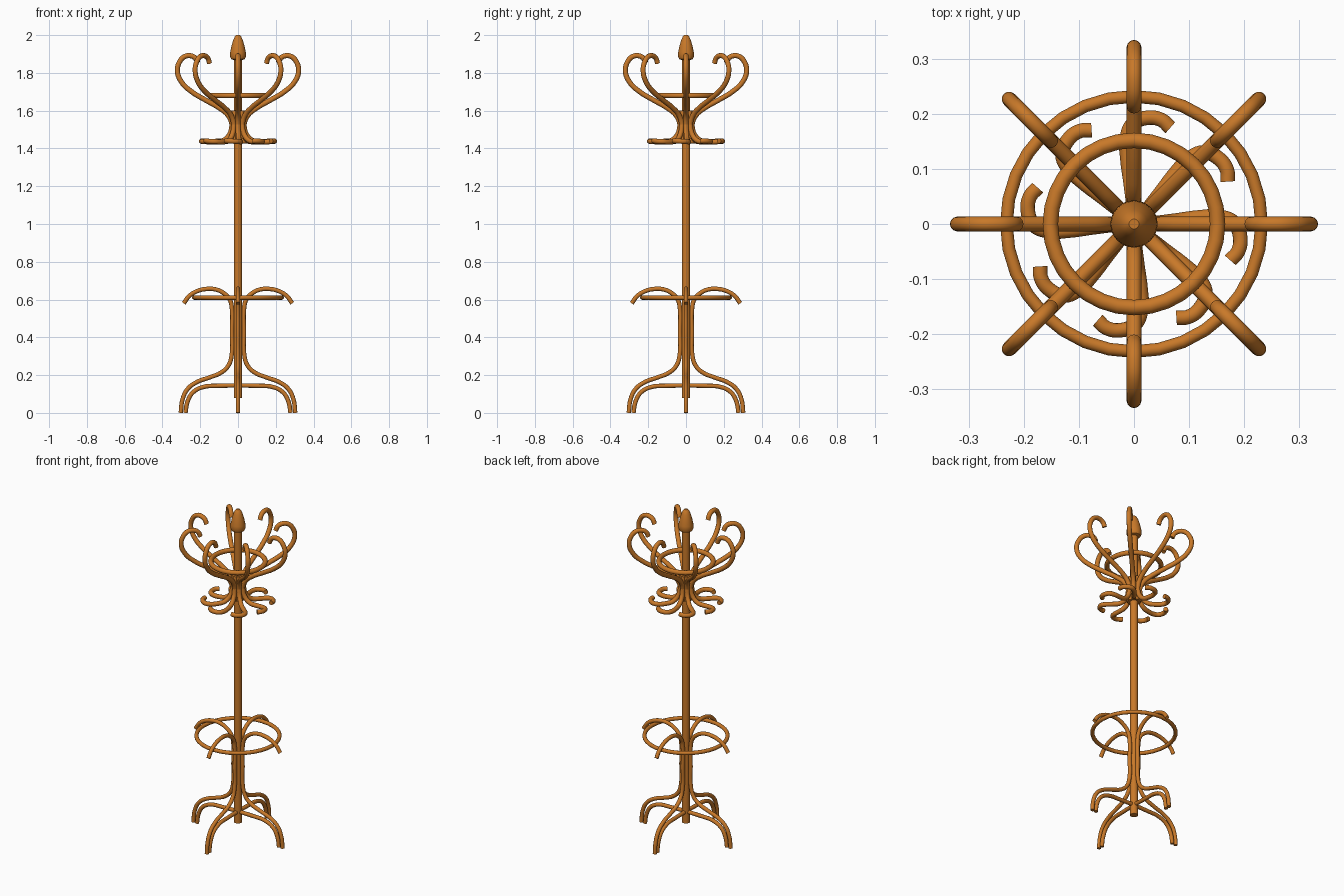
import bpy, bmesh, math

if "Cube" in bpy.data.objects:
    bpy.data.objects.remove(bpy.data.objects["Cube"])

wood = bpy.data.materials.new("warm bent wood")
wood.diffuse_color = (0.58, 0.19, 0.022, 1)
wood.use_nodes = True
wood.node_tree.nodes["Principled BSDF"].inputs["Base Color"].default_value = wood.diffuse_color


def finish(ob):
    bpy.ops.object.select_all(action='DESELECT')
    bpy.context.view_layer.objects.active = ob
    ob.select_set(True)
    if ob.type == 'CURVE':
        bpy.ops.object.convert(target='MESH')
        ob = bpy.context.view_layer.objects.active
    ob.data.materials.clear()
    ob.data.materials.append(wood)
    bpy.ops.object.shade_smooth_by_angle(angle=math.radians(45))
    return ob


def rod(name, pts, radius):
    """Round bent rod along a smooth path."""
    cu = bpy.data.curves.new(name, 'CURVE')
    cu.dimensions = '3D'
    cu.bevel_depth = radius
    cu.bevel_resolution = 4
    cu.resolution_u = 5
    cu.use_fill_caps = True
    sp = cu.splines.new('BEZIER')
    sp.bezier_points.add(len(pts) - 1)
    for bp, p in zip(sp.bezier_points, pts):
        bp.co = p
        bp.handle_left_type = bp.handle_right_type = 'AUTO'
    ob = bpy.data.objects.new(name, cu)
    bpy.context.collection.objects.link(ob)
    return finish(ob)


def around(ob, count, step):
    """Repeat a part around the pole."""
    for i in range(1, count):
        c = ob.copy()
        c.name = f"{ob.name}_{i + 1}"
        c.rotation_euler.z = i * step
        bpy.context.collection.objects.link(c)


def flat(profile):
    return [(r, 0, z) for r, z in profile]


def lathe(name, profile, n=24):
    bm = bmesh.new()
    rings = [[bm.verts.new((r * math.cos(2 * math.pi * i / n),
                            r * math.sin(2 * math.pi * i / n), z))
              for i in range(n)] for r, z in profile]
    for a, b in zip(rings, rings[1:]):
        for i in range(n):
            j = (i + 1) % n
            bm.faces.new((a[i], a[j], b[j], b[i]))
    bm.faces.new(rings[0][::-1])
    bm.faces.new(rings[-1])
    me = bpy.data.meshes.new(name)
    bm.to_mesh(me)
    bm.free()
    ob = bpy.data.objects.new(name, me)
    bpy.context.collection.objects.link(ob)
    return finish(ob)


def ring(name, major, minor, z):
    bpy.ops.mesh.primitive_torus_add(major_radius=major, minor_radius=minor,
                                     major_segments=32, minor_segments=12,
                                     location=(0, 0, z))
    ob = bpy.context.object
    ob.name = name
    return finish(ob)


# Central pole and acorn finial
lathe("pole", [(0.022, 0.08), (0.022, 1.885)])
lathe("finial", [(0.022, 1.868), (0.036, 1.873), (0.043, 1.89), (0.041, 1.91),
                 (0.034, 1.945), (0.025, 1.975), (0.017, 1.992), (0.009, 2.0)])

# Hoops
ring("upper_hoop", 0.152, 0.014, 1.68)
ring("umbrella_hoop", 0.232, 0.0115, 0.61)

# Eight tall coat hooks
around(rod("coat_hook", flat([
    (0.026, 1.45), (0.03, 1.52), (0.052, 1.575), (0.10, 1.615), (0.17, 1.655),
    (0.245, 1.70), (0.298, 1.75), (0.321, 1.81), (0.31, 1.857), (0.285, 1.885),
    (0.253, 1.891), (0.226, 1.878), (0.213, 1.852)]), 0.0135), 8, math.pi / 4)

# Eight lower hooks that curl sideways
around(rod("hat_hook", [
    (0.026, 0, 1.60), (0.031, 0, 1.53), (0.044, 0.002, 1.475),
    (0.075, 0.006, 1.443), (0.12, 0.012, 1.435), (0.155, 0.013, 1.435),
    (0.182, 0.002, 1.437), (0.193, -0.024, 1.438), (0.189, -0.05, 1.44),
    (0.175, -0.066, 1.44)], 0.0135), 8, math.pi / 4)

# Four legs whose tops bend over into umbrella hooks
around(rod("leg", flat([
    (0.303, 0), (0.294, 0.07), (0.268, 0.125), (0.22, 0.162), (0.15, 0.188),
    (0.09, 0.213), (0.051, 0.25), (0.033, 0.31), (0.032, 0.43), (0.032, 0.55),
    (0.044, 0.6), (0.08, 0.637), (0.125, 0.655), (0.17, 0.656), (0.22, 0.643),
    (0.26, 0.617), (0.287, 0.58)]), 0.0115), 4, math.pi / 2)

# Two arches crossing under the legs
half = [(0.278, 0), (0.267, 0.06), (0.237, 0.11), (0.18, 0.138), (0.11, 0.143)]
arch = half + [(-r, z) for r, z in reversed(half)]
around(rod("foot_arch", flat(arch), 0.0115), 2, math.pi / 2)
